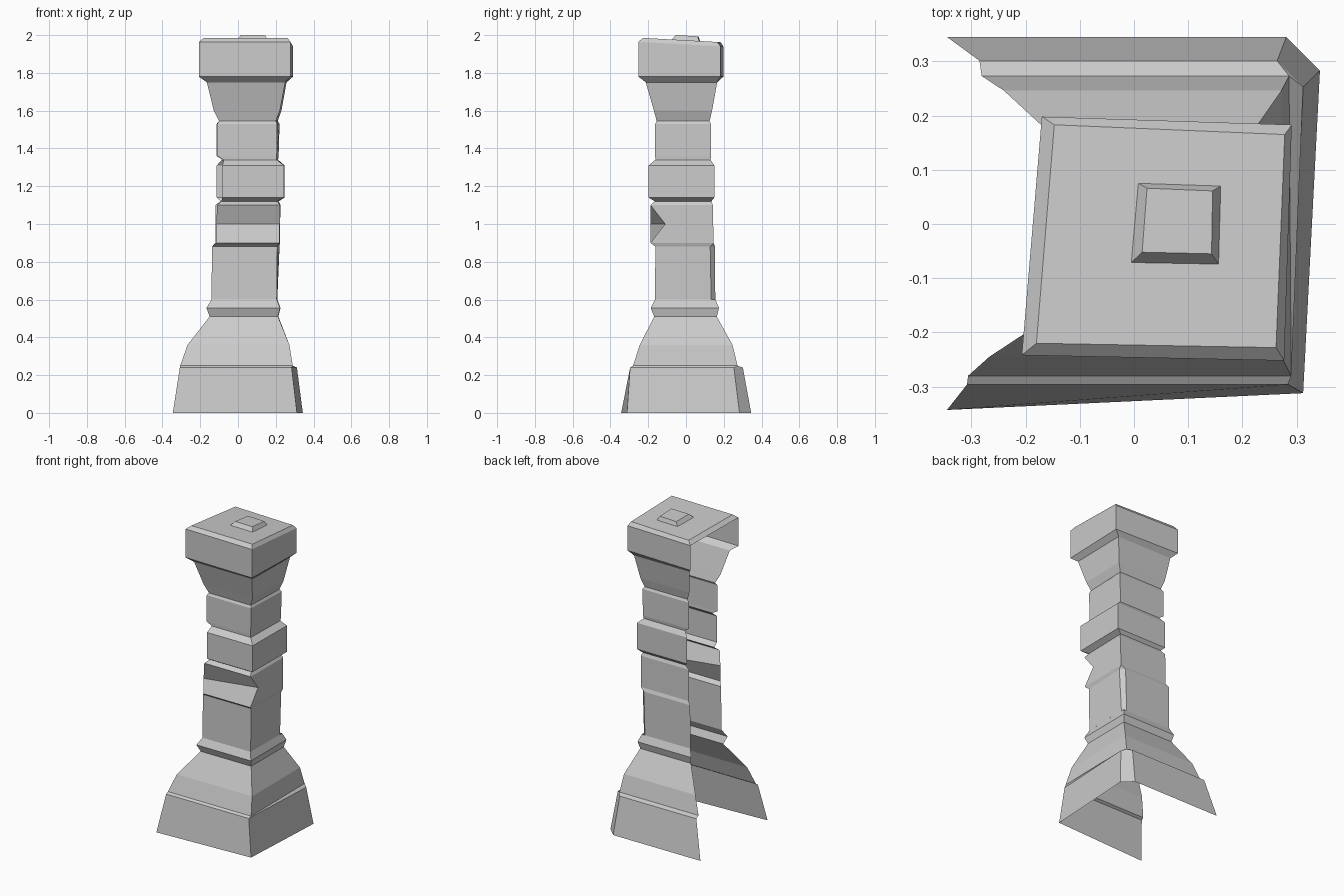
import bpy, bmesh


def loft(name, rings, closed=False, cap=False):
    """Skin a stack of point rings; open rings leave the left side bare."""
    bm = bmesh.new()
    rows = [[bm.verts.new(p) for p in ring] for ring in rings]
    n = len(rows[0])
    for lo, hi in zip(rows, rows[1:]):
        for i in range(n if closed else n - 1):
            j = (i + 1) % n
            bm.faces.new((lo[i], lo[j], hi[j], hi[i]))
    if cap:
        bm.faces.new(rows[-1])
    bmesh.ops.remove_doubles(bm, verts=bm.verts, dist=0.0005)
    me = bpy.data.meshes.new(name)
    bm.to_mesh(me)
    bm.free()
    ob = bpy.data.objects.new(name, me)
    bpy.context.collection.objects.link(ob)
    return ob


def ring(z, fl, fr, br, bl, yf, yb, chamfer=0, dent=0):
    """U-shaped course: front-left, front-right, back-right, back-left."""
    return [(fl, yf, z), (fr, yf + dent, z), (br, yb - chamfer, z),
            (br - chamfer, yb, z), (bl, yb, z)]


def tilt(pts, z):
    """Give a flat outline the slight backward slope of the top slab."""
    return [(x, y, z - 0.055 * (y + 0.225)) for x, y in pts]


# flared base
loft("base", [ring(*r) for r in [
    (0.00, -.345, .312, .343, -.345, -.343, .345, .062, .031),
    (0.24, -.308, .284, .312, -.285, -.296, .301, .048),
    (0.25, -.306, .290, .286, -.281, -.280, .273),
    (0.36, -.267, .272, .272, -.240, -.245, .246),
    (0.51, -.150, .212, .214, -.150, -.168, .163),
    (0.555, -.167, .223, .225, -.160, -.187, .175),
    (0.60, -.140, .205, .208, -.140, -.164, .155)]])

# stacked shaft stones
loft("shaft", [ring(*r) for r in [
    (0.60, -.140, .205, .208, -.140, -.164, .155, .022),
    (0.88, -.138, .208, .220, -.138, -.162, .154, .026),
    (0.90, -.115, .220, .222, -.120, -.188, .146),
    (1.00, -.115, .221, .223, -.120, -.188, .144, 0, .078),
    (1.10, -.110, .222, .225, -.120, -.188, .142),
    (1.12, -.088, .208, .215, -.092, -.165, .134),
    (1.14, -.083, .243, .247, -.113, -.198, .150),
    (1.31, -.083, .243, .247, -.113, -.198, .150),
    (1.34, -.075, .205, .212, -.085, -.162, .130),
    (1.36, -.110, .205, .215, -.113, -.163, .133),
    (1.53, -.110, .207, .220, -.113, -.163, .133),
    (1.545, -.100, .200, .210, -.100, -.155, .125)]])

# flared capital and slab sides
slab = [(-.207, -.242), (.277, -.252), (.291, .183), (-.170, .198)]
slab_top = [(-.180, -.220), (.262, -.228), (.278, .165), (-.147, .183)]
loft("capital", [ring(*r)[:3] + ring(*r)[4:] for r in [
    (1.545, -.100, .200, .210, -.100, -.155, .125),
    (1.60, -.128, .222, .230, -.120, -.170, .138),
    (1.75, -.165, .250, .257, -.140, -.213, .165)]]
    + [[(x, y, 1.78) for x, y in slab], tilt(slab, 1.963)])

# bevelled slab top, closed on all four sides
loft("slab_top", [tilt(slab, 1.963), tilt(slab_top, 1.985)], True, True)

# small raised block on the slab
loft("top_block", [
    tilt([(-.005, -.071), (.156, -.074), (.160, .070), (.008, .075)], 1.985),
    tilt([(.015, -.052), (.143, -.055), (.145, .061), (.024, .066)], 2.0094)],
    True, True)
